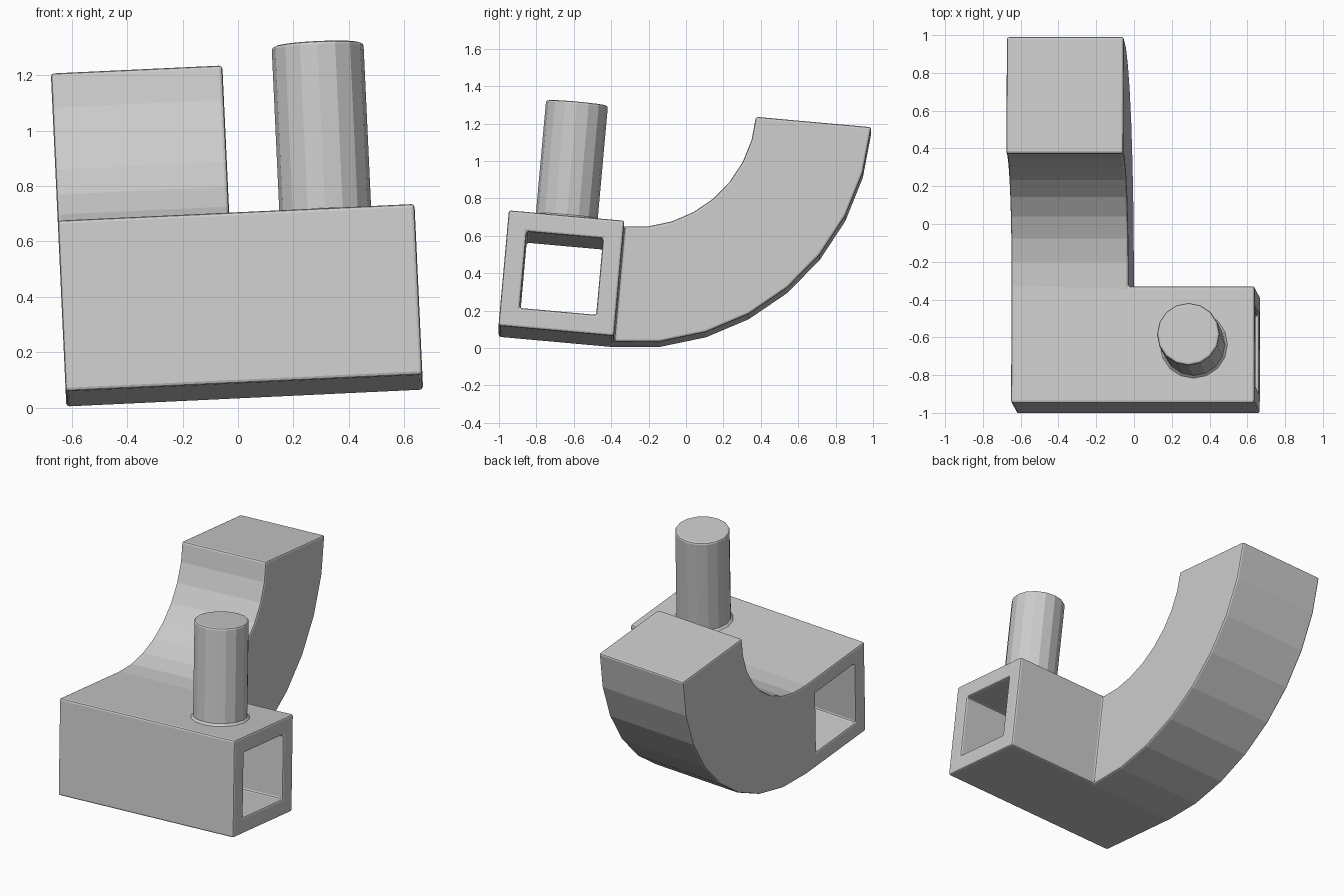
import bpy, bmesh, math
from mathutils import Matrix, Vector

if "Cube" in bpy.data.objects:
    bpy.data.objects.remove(bpy.data.objects["Cube"])

# Shared grey
grey = bpy.data.materials.new("light grey")
grey.diffuse_color = (0.6, 0.6, 0.6, 1)
grey.use_nodes = True
grey.node_tree.nodes["Principled BSDF"].inputs["Base Color"].default_value = grey.diffuse_color

# Tilted local frame: origin at the lower back left corner of the hollow block
ex = Vector((1, 0, 0.0465)).normalized()
up = Vector((-0.0465, 0.09, 1)).normalized()
ey = up.cross(ex)
frame = Matrix((ex, ey, up)).transposed().to_4x4()
frame.translation = (-0.62, -0.385, 0.004)

LENGTH, SIZE, WALL = 1.29, 0.62, 0.105
ARM_WIDTH, R_IN, STEPS = 0.62, 0.648, 8


def finish(name, bm, bevel):
    bmesh.ops.recalc_face_normals(bm, faces=bm.faces)
    mesh = bpy.data.meshes.new(name)
    bm.to_mesh(mesh)
    bm.free()
    mesh.materials.append(grey)
    obj = bpy.data.objects.new(name, mesh)
    bpy.context.collection.objects.link(obj)
    obj.matrix_world = frame
    mod = obj.modifiers.new("soft edges", 'BEVEL')
    mod.width = bevel
    mod.segments = 2
    mod.limit_method = 'ANGLE'
    mod.angle_limit = math.radians(35)
    return obj


def square(bm, x, inset):
    lo, hi = inset, SIZE - inset
    return [bm.verts.new((x, y, z)) for y, z in
            ((-lo, lo), (-lo, hi), (-hi, hi), (-hi, lo))]


# Hollow square block with a curved arm growing from the left half of its back
bm = bmesh.new()
xs = (0, ARM_WIDTH, LENGTH)
outer = [square(bm, x, 0) for x in xs]
inner = [square(bm, x, WALL) for x in xs]
for i in range(4):
    j = (i + 1) % 4
    for s in range(2):
        if (i, s) != (0, 0):   # opening where the arm joins
            bm.faces.new((outer[s][i], outer[s][j], outer[s + 1][j], outer[s + 1][i]))
        bm.faces.new((inner[s][i], inner[s + 1][i], inner[s + 1][j], inner[s][j]))
    for e in (0, 2):           # end rims
        bm.faces.new((outer[e][i], outer[e][j], inner[e][j], inner[e][i]))

# Quarter bend: rings ordered low left, high left, high right, low right
ring = [outer[0][0], outer[0][1], outer[1][1], outer[1][0]]
centre_z = SIZE + R_IN
for k in range(1, STEPS + 1):
    a = math.radians(90) * k / STEPS
    new = []
    for x, r in ((0, R_IN + SIZE), (0, R_IN), (ARM_WIDTH, R_IN), (ARM_WIDTH, R_IN + SIZE)):
        new.append(bm.verts.new((x, r * math.sin(a), centre_z - r * math.cos(a))))
    for i in range(4):
        j = (i + 1) % 4
        bm.faces.new((ring[i], ring[j], new[j], new[i]))
    ring = new
bm.faces.new(ring)
finish("hollow_block_with_curved_arm", bm, 0.012)

# Upright peg on the right half of the block
bm = bmesh.new()
bmesh.ops.create_cone(bm, cap_ends=True, segments=16, radius1=0.166, radius2=0.166,
                      depth=0.65,
                      matrix=Matrix.Translation((0.967, -SIZE / 2, SIZE + 0.295)))
finish("peg", bm, 0.012)

# Small fillet around the foot of the peg
bm = bmesh.new()
bmesh.ops.create_cone(bm, cap_ends=True, segments=16, radius1=0.18, radius2=0.165,
                      depth=0.015,
                      matrix=Matrix.Translation((0.967, -SIZE / 2, SIZE + 0.0065)))
finish("peg_foot", bm, 0.001)
